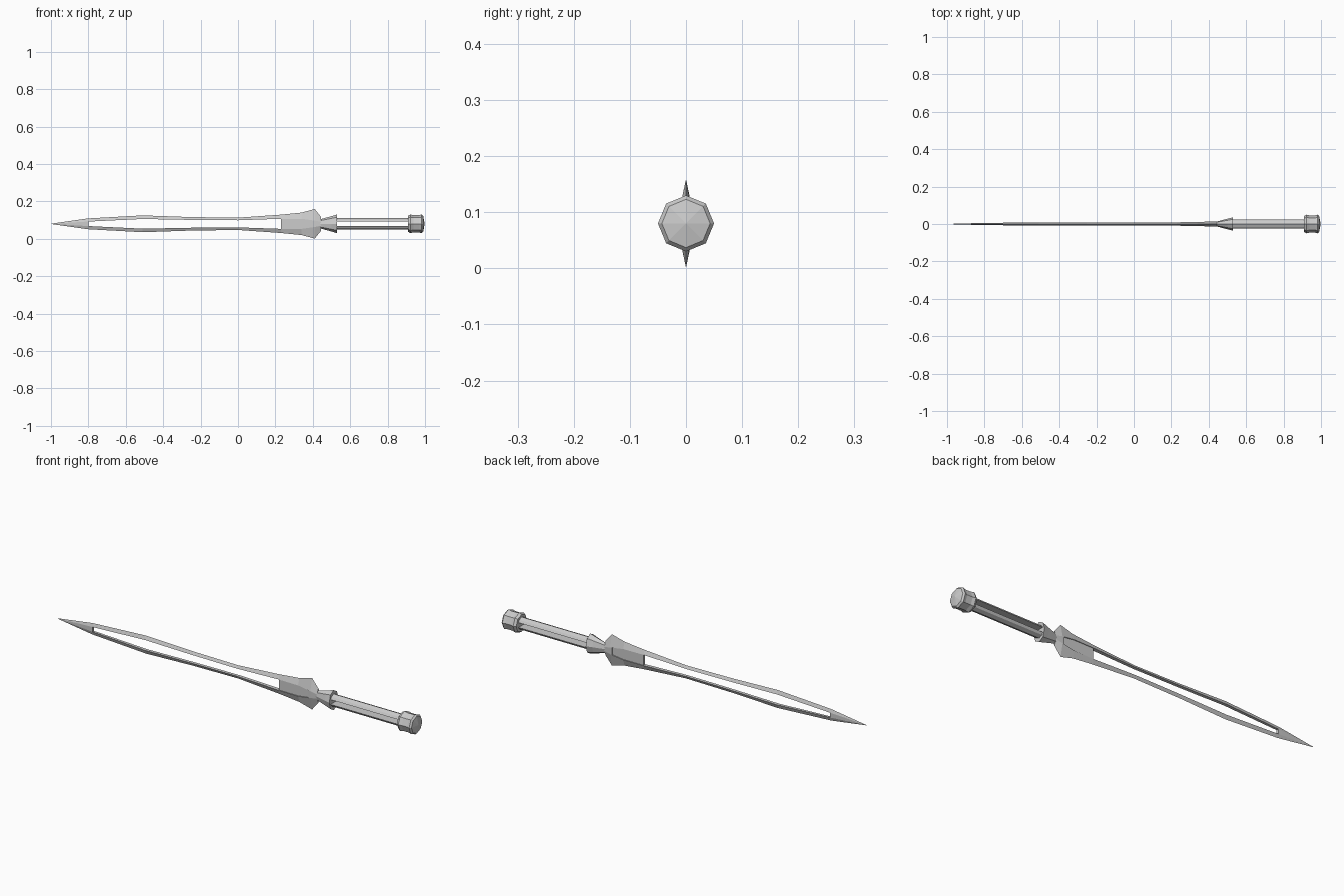
import bpy, bmesh
from math import sin, cos, pi

if "Cube" in bpy.data.objects:
    bpy.data.objects.remove(bpy.data.objects["Cube"])

CZ = 0.08  # height of the sword's long axis


def loft(name, rings):
    """Skin a list of equal-length closed rings of (x, y, z) with flat faces and capped ends."""
    bm = bmesh.new()
    loops = [[bm.verts.new((x, y, z + CZ)) for x, y, z in r] for r in rings]
    n = len(loops[0])
    for a, b in zip(loops, loops[1:]):
        for i in range(n):
            j = (i + 1) % n
            bm.faces.new((a[i], a[j], b[j], b[i]))
    bm.faces.new(loops[0])
    bm.faces.new(loops[-1])
    bmesh.ops.remove_doubles(bm, verts=bm.verts, dist=1e-5)
    bmesh.ops.recalc_face_normals(bm, faces=bm.faces)
    mesh = bpy.data.meshes.new(name)
    bm.to_mesh(mesh)
    bm.free()
    obj = bpy.data.objects.new(name, mesh)
    bpy.context.collection.objects.link(obj)
    return obj


def octagon(x, ry, rz):
    return [(x, ry * sin(i * pi / 4), rz * cos(i * pi / 4)) for i in range(8)]


# Blade stations: x, outer edge, inner edge, half thickness
blade = [(-0.80, 0.029, 0.012, 0.006), (-0.51, 0.045, 0.026, 0.008),
         (-0.25, 0.036, 0.021, 0.008), (0.00, 0.033, 0.019, 0.008),
         (0.23, 0.049, 0.027, 0.009), (0.34, 0.060, 0.027, 0.011),
         (0.41, 0.079, 0.017, 0.013), (0.445, 0.036, 0.010, 0.012)]
grip = [(-0.025, 0.012), (-0.018, 0.023), (0, 0.031), (0.018, 0.023), (0.025, 0.012)]

for side, s in (("upper", 1), ("lower", -1)):
    # Sharp-edged blade half on its side of the open slot
    loft(side + "_blade", [[(x, 0, s * o), (x, t, s * i), (x, -t, s * i)]
                           for x, o, i, t in blade])
    # Half of the split grip
    loft(side + "_grip", [[(x, y, s * z) for y, z in grip] for x in (0.515, 0.925)])

# Solid point joining both blade halves
loft("blade_tip", [[(x, 0, o), (x, t, i), (x, t, -i), (x, 0, -o), (x, -t, -i), (x, -t, i)]
                   for x, o, i, t in [(-0.998, 0.001, 0.0004, 0.0004),
                                      (-0.82, 0.0265, 0.011, 0.0055),
                                      (-0.80, 0.029, 0.012, 0.006)]])

# Recessed panel filling the wide base of the blade
loft("base_panel", [[(x, -t, -h), (x, t, -h), (x, t, h), (x, -t, h)]
                    for x, h, t in [(0.23, 0.029, 0.006), (0.34, 0.029, 0.007),
                                    (0.40, 0.019, 0.008)]])
loft("panel_end", [[(x, -t, -h), (x, t, -h), (x, t, h), (x, -t, h)]
                   for x, h, t in [(0.40, 0.0186, 0.0127), (0.41, 0.017, 0.013),
                                   (0.445, 0.010, 0.012)]])

# Flared collar and eight-sided pommel
loft("collar", [octagon(0.43, 0.010, 0.022), octagon(0.50, 0.028, 0.041),
                octagon(0.53, 0.036, 0.050)])
loft("pommel", [octagon(x, r, r) for x, r in [(0.910, 0.043), (0.922, 0.050), (0.938, 0.046),
                                              (0.968, 0.046), (0.982, 0.050), (0.990, 0.043),
                                              (0.998, 0.0)]][:-1]
     + [octagon(0.998, 0.001, 0.001)])
